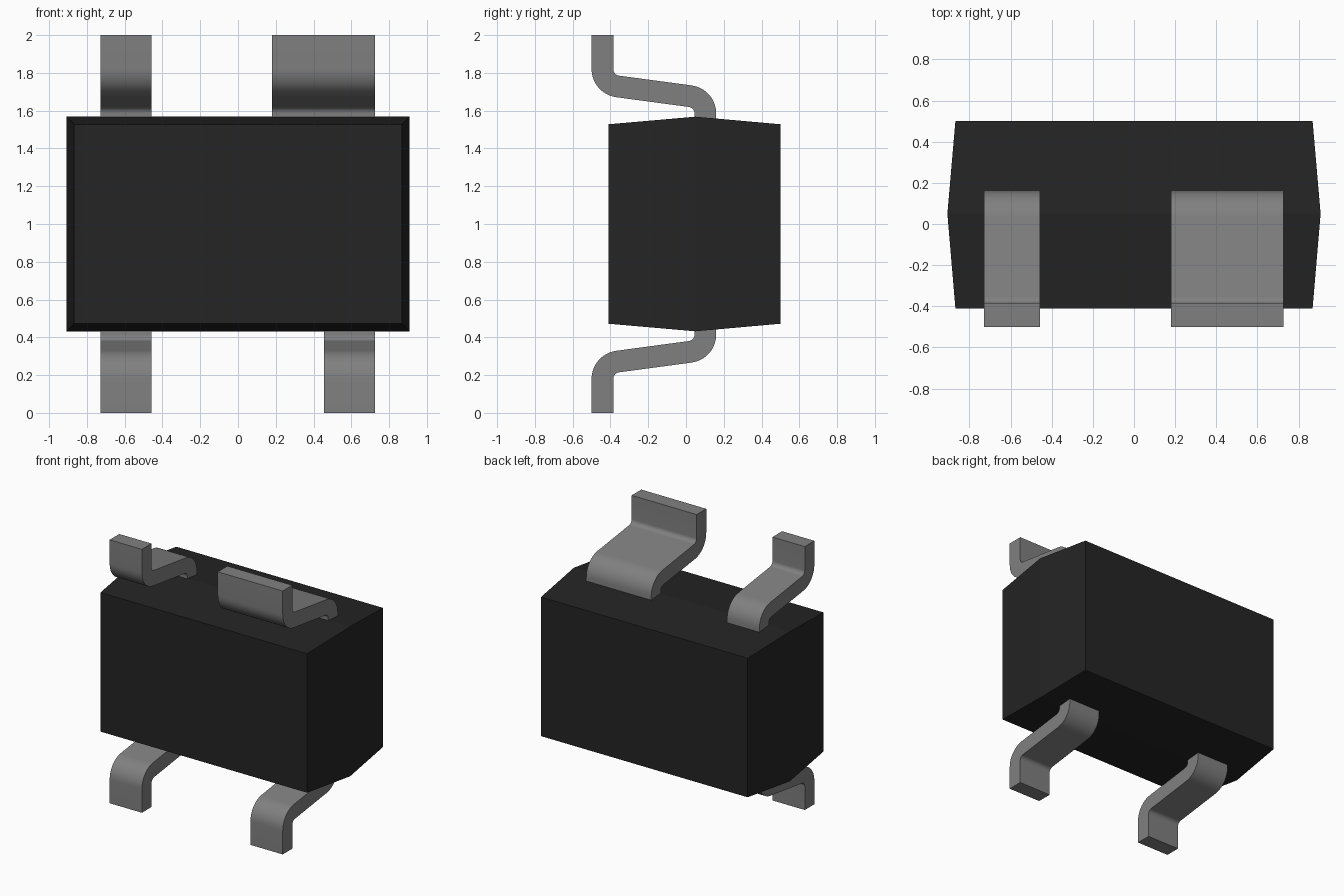
import bpy, bmesh, math

cube = bpy.data.objects.get("Cube")
if cube:
    bpy.data.objects.remove(cube, do_unlink=True)


def material(name, rgb):
    m = bpy.data.materials.new(name)
    m.use_nodes = True
    col = (*rgb, 1.0)
    m.diffuse_color = col
    m.node_tree.nodes["Principled BSDF"].inputs["Base Color"].default_value = col
    return m


black = material("black plastic", (0.018, 0.018, 0.018))
metal = material("grey metal", (0.216, 0.216, 0.216))


def finish(bm, name, mat):
    bmesh.ops.recalc_face_normals(bm, faces=bm.faces)
    mesh = bpy.data.meshes.new(name)
    bm.to_mesh(mesh)
    bm.free()
    mesh.materials.append(mat)
    ob = bpy.data.objects.new(name, mesh)
    bpy.context.collection.objects.link(ob)
    return ob


# Moulded body: three rectangular sections, widest at the parting line
bm = bmesh.new()
rings = []
for y, hx, hz in [(-0.41, 0.868, 0.528), (0.05, 0.907, 0.568), (0.5, 0.868, 0.528)]:
    rings.append([bm.verts.new((sx * hx, y, 1 + sz * hz))
                  for sx, sz in ((-1, -1), (1, -1), (1, 1), (-1, 1))])
for a, b in zip(rings, rings[1:]):
    for i in range(4):
        j = (i + 1) % 4
        bm.faces.new((a[i], a[j], b[j], b[i]))
bm.faces.new(rings[0])
bm.faces.new(rings[-1])
finish(bm, "body", black)


def arc(cy, cz, r, start, end, n=10):
    """Points (y, z) along an arc, angles in degrees."""
    out = []
    for i in range(n + 1):
        t = math.radians(start + (end - start) * i / n)
        out.append((cy + r * math.cos(t), cz + r * math.sin(t)))
    return out


# Gull-wing lead outline in the y-z plane, from the foot down into the body
TILT = 7.6
INNER, OUTER = 0.035, 0.15
foot_bend = (-0.35, 1.82)
root_bend = (0.01, 1.585)
under = ([(-0.5, 2.0)] + arc(*foot_bend, OUTER, 180, 270 - TILT)
         + arc(*root_bend, INNER, 90 - TILT, 0) + [(0.045, 1.45)])
over = ([(-0.385, 2.0)] + arc(*foot_bend, INNER, 180, 270 - TILT)
        + arc(*root_bend, OUTER, 90 - TILT, 0) + [(0.16, 1.45)])


def lead(name, x0, x1, top):
    """Sweep the outline from x0 to x1; bottom leads are mirrored about z = 1."""
    bm = bmesh.new()
    rows = []
    for (ya, za), (yb, zb) in zip(under, over):
        if not top:
            za, zb = 2 - za, 2 - zb
        rows.append([bm.verts.new(p) for p in
                     ((x0, ya, za), (x1, ya, za), (x1, yb, zb), (x0, yb, zb))])
    for a, b in zip(rows, rows[1:]):
        for i in range(4):
            j = (i + 1) % 4
            bm.faces.new((a[i], a[j], b[j], b[i]))
    bm.faces.new(rows[0])
    bm.faces.new(rows[-1])
    ob = finish(bm, name, metal)
    bpy.ops.object.select_all(action="DESELECT")
    ob.select_set(True)
    bpy.context.view_layer.objects.active = ob
    bpy.ops.object.shade_smooth_by_angle(angle=math.radians(30))


lead("top_right_lead", -0.728, -0.457, True)
lead("top_left_wide_lead", 0.18, 0.726, True)
lead("bottom_right_lead", -0.728, -0.457, False)
lead("bottom_left_lead", 0.455, 0.726, False)
